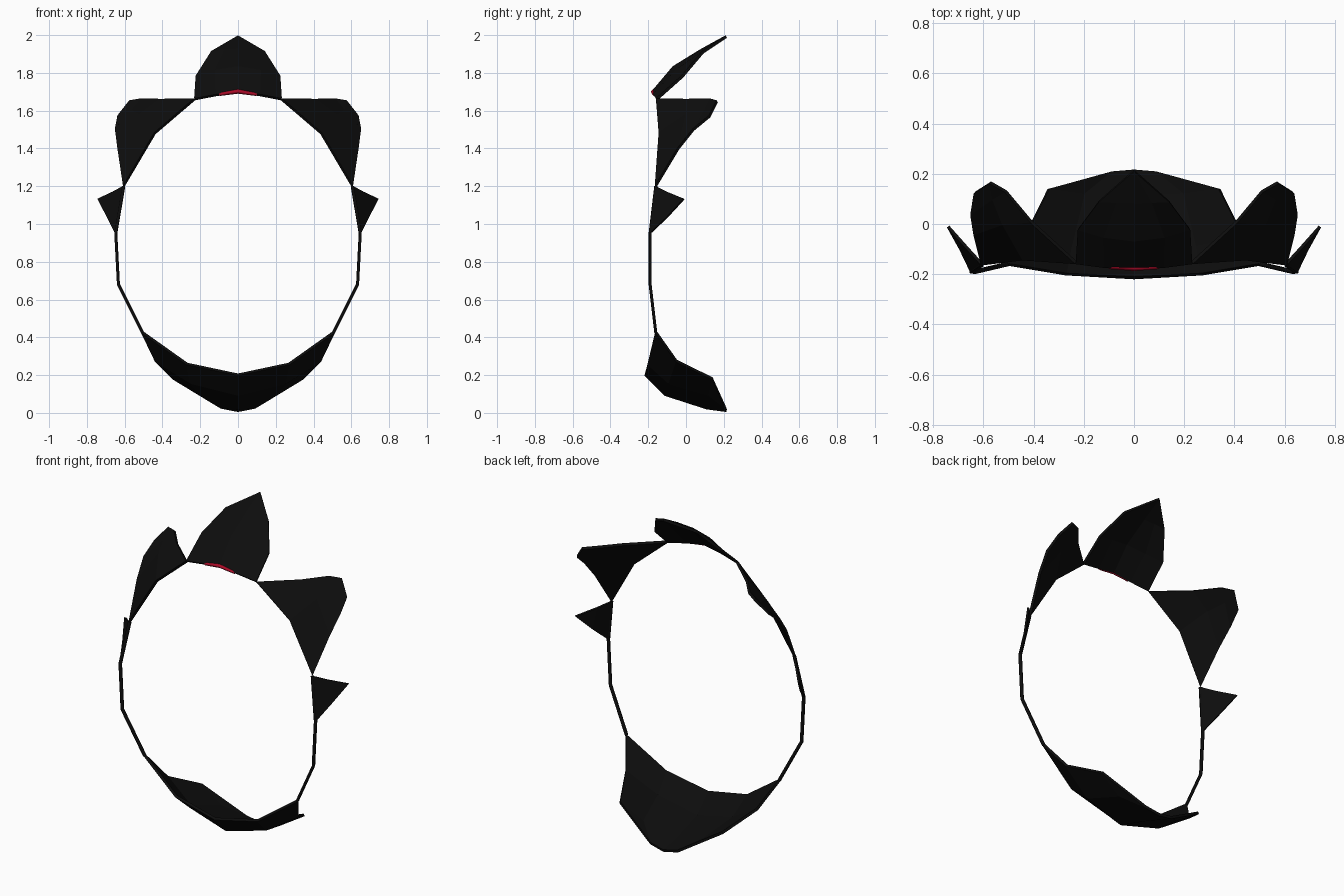
import bpy

if "Cube" in bpy.data.objects:
    bpy.data.objects.remove(bpy.data.objects["Cube"])


def material(name, rgb):
    m = bpy.data.materials.new(name)
    m.diffuse_color = (*rgb, 1)
    m.use_nodes = True
    m.node_tree.nodes["Principled BSDF"].inputs["Base Color"].default_value = m.diffuse_color
    return m


BLACK = material("matte black", (0.004, 0.004, 0.004))
RED = material("dark red", (0.4, 0.003, 0.02))
THICK = 0.015


def petal(name, rows, thick=THICK):
    """Loft rows of points into a sheet, mirror it in x, then thicken it."""
    verts, faces, ids = [], [], []
    for row in rows:
        line = []
        for p in row:
            if p not in verts:
                verts.append(p)
            line.append(verts.index(p))
        ids.append(line)
    for a, b in zip(ids, ids[1:]):
        for i in range(len(a) - 1):
            f = list(dict.fromkeys((a[i], a[i + 1], b[i + 1], b[i])))
            if len(f) > 2:
                faces.append(f)
    me = bpy.data.meshes.new(name)
    me.from_pydata(verts, [], faces)
    me.materials.append(BLACK)
    ob = bpy.data.objects.new(name, me)
    bpy.context.collection.objects.link(ob)
    ob.modifiers.new("mirror", 'MIRROR').merge_threshold = 0.0005
    s = ob.modifiers.new("thickness", 'SOLIDIFY')
    s.thickness = thick
    s.offset = 0
    return ob


def bar(name, pts, radius, mat, mirror=False, taper=None):
    """Thin square bar along a path."""
    cu = bpy.data.curves.new(name, 'CURVE')
    cu.dimensions = '3D'
    cu.bevel_depth = radius
    cu.bevel_resolution = 0
    cu.use_fill_caps = True
    sp = cu.splines.new('POLY')
    sp.points.add(len(pts) - 1)
    for i, p in enumerate(pts):
        sp.points[i].co = (*p, 1)
        sp.points[i].radius = taper[i] if taper else 1
    cu.materials.append(mat)
    ob = bpy.data.objects.new(name, cu)
    bpy.context.collection.objects.link(ob)
    if mirror:
        ob.modifiers.new("mirror", 'MIRROR').use_mirror_merge = False
    return ob


# Crest petal at the top, sweeping backward
tip = (0, 0.213, 1.992)
petal("top_petal", [
    [(0, -0.175, 1.70), (0.115, -0.17, 1.682), (0.23, -0.155, 1.66)],
    [(0, -0.065, 1.83), (0.12, -0.05, 1.81), (0.222, -0.02, 1.78)],
    [(0, 0.085, 1.922), (0.07, 0.088, 1.918), (0.14, 0.09, 1.91)],
    [tip, tip, tip]])

# Upper corner petals
petal("corner_petals", [
    [(0.23, -0.155, 1.66), (0.44, -0.14, 1.48), (0.605, -0.16, 1.20)],
    [(0.41, 0.01, 1.658), (0.52, 0.0, 1.575), (0.635, -0.04, 1.40)],
    [(0.51, 0.13, 1.66), (0.56, 0.10, 1.60), (0.648, 0.04, 1.50)],
    [(0.51, 0.13, 1.66), (0.572, 0.165, 1.65), (0.635, 0.125, 1.57)],
    [(0.572, 0.165, 1.65), (0.572, 0.165, 1.65), (0.635, 0.125, 1.57)]][:4]
)
# closing facet between the outer corner points
petal("corner_tip", [
    [(0.56, 0.10, 1.60), (0.648, 0.04, 1.50)],
    [(0.572, 0.165, 1.65), (0.635, 0.125, 1.57)]])

# Small side spikes
spike = (0.74, -0.01, 1.133)
petal("side_spikes", [
    [(0.605, -0.16, 1.20), (0.647, -0.19, 0.95)],
    [(0.66, -0.10, 1.17), (0.69, -0.10, 1.035)],
    [spike, spike]], 0.012)

# Chin guard
edge = (0.34, 0.14, 0.182)
petal("chin_guard", [
    [(0, -0.215, 0.203), (0.27, -0.20, 0.26), (0.51, -0.16, 0.43)],
    [(0, -0.11, 0.097), (0.25, -0.09, 0.16), (0.435, -0.05, 0.275)],
    [(0, 0.11, 0.026), (0.2, 0.12, 0.098), edge],
    [(0, 0.215, 0.012), (0.09, 0.208, 0.03), edge]])

# Thin frame joining the petals around the opening
bar("side_frame", [(0.605, -0.16, 1.20), (0.647, -0.19, 0.95),
                   (0.633, -0.19, 0.68), (0.505, -0.16, 0.425)],
    0.01, BLACK, mirror=True)

# Red trim on the crest's front edge
bar("red_trim", [(-0.1, -0.171, 1.686), (0, -0.175, 1.702), (0.1, -0.171, 1.686)],
    0.012, RED, taper=[0.7, 1, 0.7])
